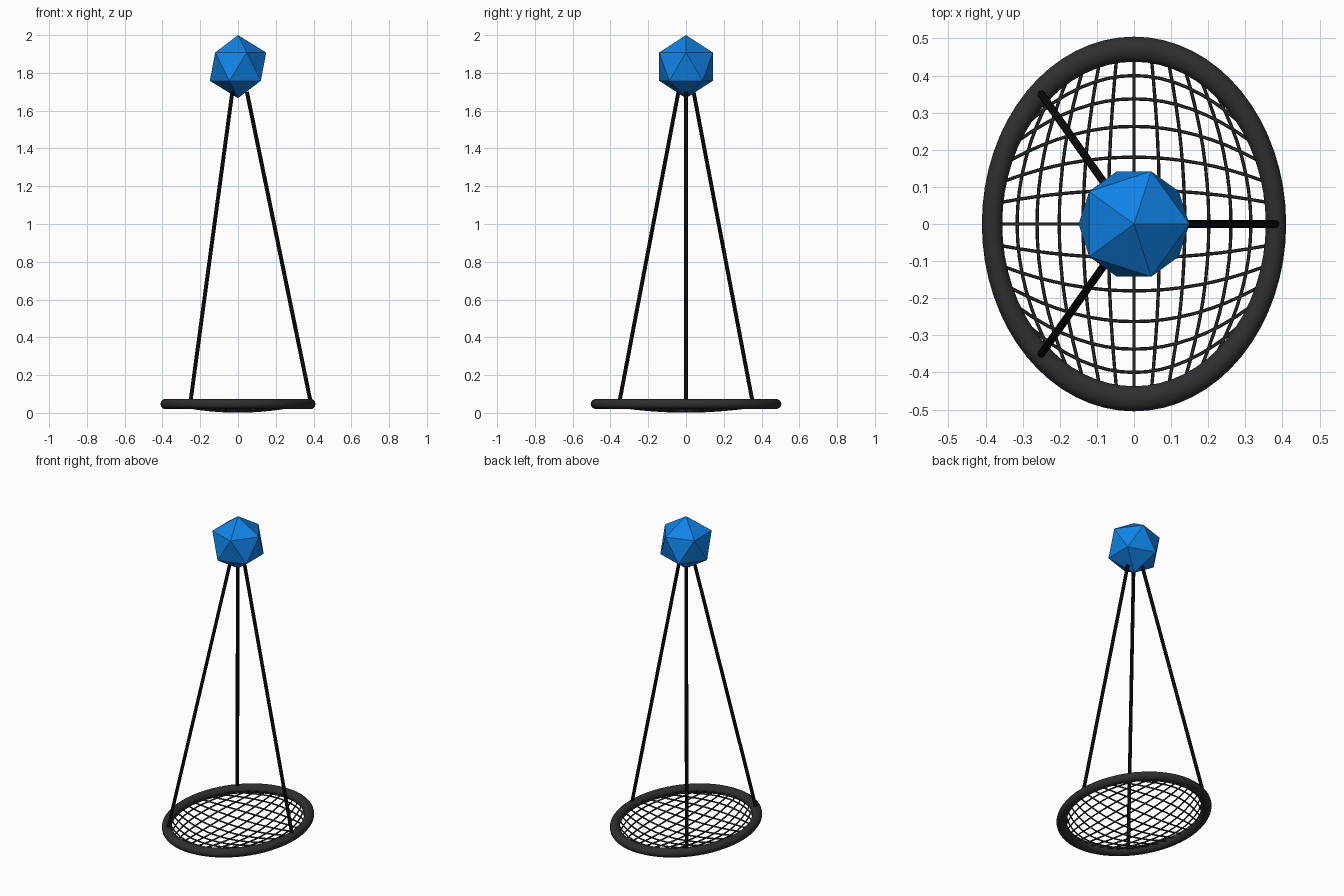
import bpy, math
from mathutils import Vector

if "Cube" in bpy.data.objects:
    bpy.data.objects.remove(bpy.data.objects["Cube"])


def material(name, rgb):
    m = bpy.data.materials.new(name)
    m.diffuse_color = (*rgb, 1)
    m.use_nodes = True
    m.node_tree.nodes["Principled BSDF"].inputs["Base Color"].default_value = m.diffuse_color
    return m


DARK = material("dark_grey", (0.028, 0.028, 0.028))
BLACK = material("black", (0.005, 0.005, 0.005))
BLUE = material("blue", (0.005, 0.23, 0.8))


def tubes(name, paths, radius, mat, res):
    """Mesh tubes along a list of polylines."""
    cu = bpy.data.curves.new(name, 'CURVE')
    cu.dimensions = '3D'
    cu.bevel_depth = radius
    cu.bevel_resolution = res
    cu.use_fill_caps = True
    for pts in paths:
        s = cu.splines.new('POLY')
        s.points.add(len(pts) - 1)
        for p, co in zip(s.points, pts):
            p.co = (*co, 1)
    ob = bpy.data.objects.new(name, cu)
    bpy.context.collection.objects.link(ob)
    bpy.ops.object.select_all(action='DESELECT')
    bpy.context.view_layer.objects.active = ob
    ob.select_set(True)
    bpy.ops.object.convert(target='MESH')
    ob = bpy.context.object
    ob.data.materials.clear()
    ob.data.materials.append(mat)
    bpy.ops.object.shade_smooth_by_angle()
    return ob


# Oval padded seat ring
RX, RY, RZ, MINOR = 0.3825, 0.471, 0.047, 0.0275
bpy.ops.mesh.primitive_torus_add(major_radius=RX, minor_radius=MINOR, major_segments=64,
                                 minor_segments=16, location=(0, 0, RZ))
ring = bpy.context.object
ring.name = "seat_ring"
ring.scale.y = RY / RX
bpy.ops.object.transform_apply(location=False, rotation=False, scale=True)
bpy.ops.object.shade_smooth()
ring.data.materials.append(DARK)

# Sagging seat net: eleven bowed strands each way
A, B = 0.361, 0.448


def sag(x, y):
    return (x, y, 0.005 + 0.042 * ((x / A) ** 2 + (y / B) ** 2))


strands = []
for k in range(-5, 6):
    ang = math.radians(7.5 * k)
    mid_x = 0.0695 * k - 0.00026 * k ** 3
    mid_y = 0.092 * k - 0.00048 * k ** 3
    along, across = [], []
    for i in range(-8, 9):
        t = i / 8
        along.append(sag(t * A * math.cos(ang), mid_y + (B * math.sin(ang) - mid_y) * t * t))
        across.append(sag(mid_x + (A * math.sin(ang) - mid_x) * t * t, t * B * math.cos(ang)))
    strands += [along, across]
tubes("seat_net", strands, 0.0045, DARK, 1)

# Three hanging ropes
ropes = [((0.385, 0), (0.047, 0)),
         ((-0.252, 0.353), (-0.03, 0.04)),
         ((-0.252, -0.353), (-0.03, -0.04))]
for i, (low, high) in enumerate(ropes):
    tubes(f"rope_{i + 1}", [[Vector((*low, 0.055)), Vector((*high, 1.70))]], 0.0105, BLACK, 2)

# Faceted hanging point
bpy.ops.mesh.primitive_ico_sphere_add(subdivisions=1, radius=0.167, location=(0, 0, 1.833))
anchor = bpy.context.object
anchor.name = "top_anchor"
anchor.data.materials.append(BLUE)
